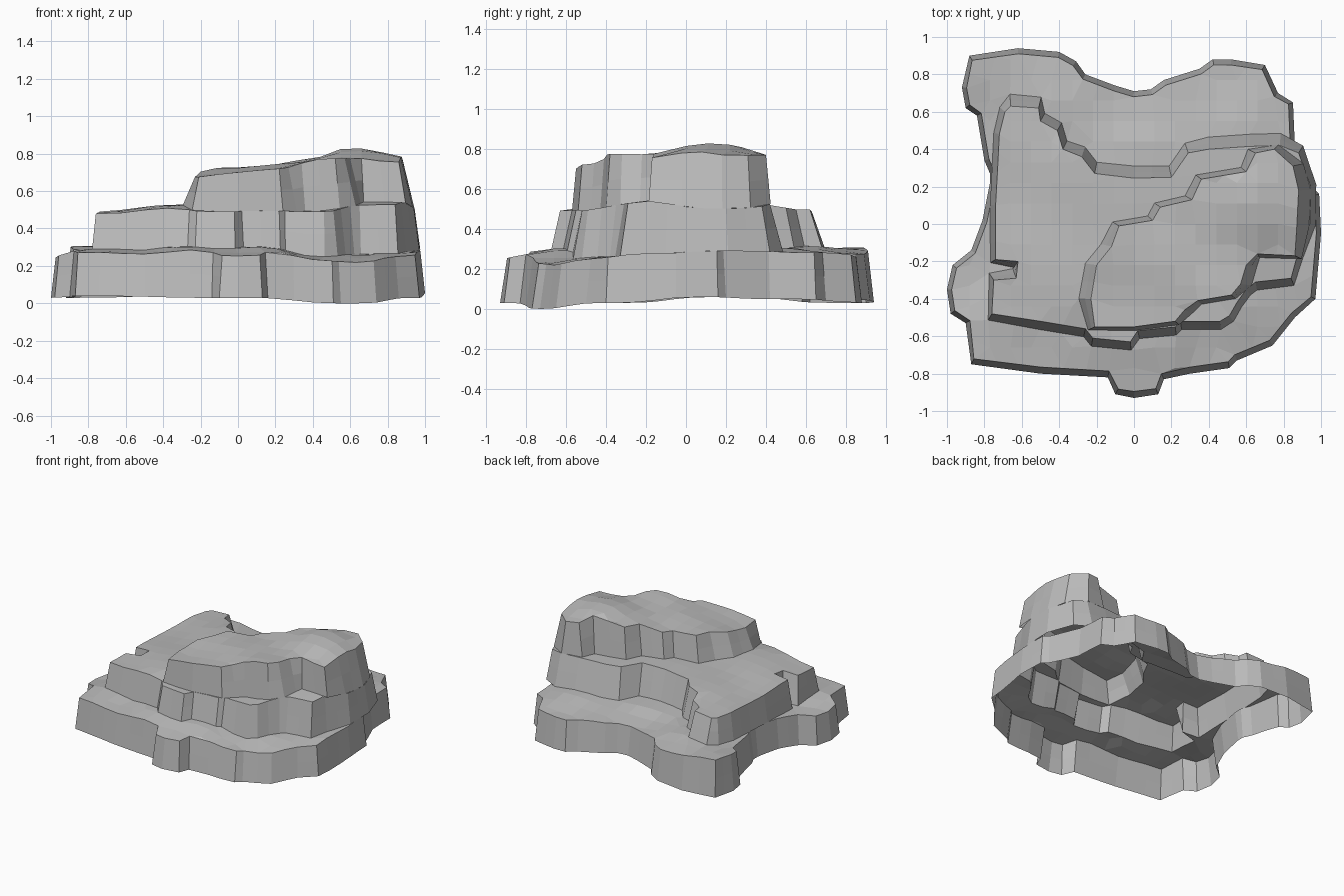
import bpy, bmesh, math
from mathutils import Vector
from mathutils.geometry import delaunay_2d_cdt

if "Cube" in bpy.data.objects:
    bpy.data.objects.remove(bpy.data.objects["Cube"])

# Plan outlines of the three terraces (clockwise from the back left)
BASE = [(-.88,.90),(-.62,.94),(-.40,.92),(-.31,.87),(-.26,.80),(-.10,.74),(0,.71),(.09,.72),
        (.16,.77),(.35,.83),(.42,.88),(.52,.88),(.70,.85),(.77,.70),(.85,.65),(.86,.42),
        (.95,.20),(.99,.16),(1,-.05),(.97,-.40),(.86,-.50),(.74,-.65),(.55,-.73),(.51,-.77),
        (.30,-.80),(.16,-.83),(.13,-.91),(0,-.93),(-.10,-.91),(-.14,-.82),(-.5,-.80),
        (-.87,-.75),(-.90,-.53),(-.98,-.48),(-1,-.35),(-.97,-.22),(-.87,-.14),(-.81,.02),
        (-.77,.22),(-.77,.27),(-.80,.34),(-.84,.58),(-.90,.62),(-.92,.73)]
MID = [(-.69,.60),(-.66,.63),(-.51,.62),(-.50,.55),(-.41,.50),(-.38,.40),(-.28,.36),(-.21,.27),
       (0,.245),(.20,.25),(.29,.38),(.40,.40),(.62,.415),(.78,.42),(.88,.38),(.945,.20),(.94,0),
       (.87,-.18),(.84,-.29),(.65,-.31),(.60,-.35),(.55,-.42),(.51,-.49),(.46,-.52),(.25,-.52),
       (.22,-.55),(.02,-.57),(-.02,-.63),(-.22,-.61),(-.26,-.56),(-.50,-.52),(-.76,-.48),(-.75,-.30),
       (-.63,-.29),(-.62,-.20),(-.74,-.19),(-.74,.10),(-.73,.28),(-.72,.48)]
TOP = [(-.12,-.12),(-.08,-.01),(.10,.02),(.14,.09),(.31,.13),(.36,.24),(.60,.28),(.65,.38),
       (.75,.40),(.85,.31),(.88,.18),(.87,-.02),(.86,-.17),(.66,-.16),(.60,-.22),(.57,-.32),
       (.52,-.38),(.34,-.41),(.27,-.46),(.22,-.52),(0,-.55),(-.21,-.55),(-.23,-.40),(-.20,-.22)]

# Height samples (x, y, z) for each surface
H_BOTTOM = [(-1,-.35,.03),(-.9,.8,.03),(.5,.88,.03),(.9,.4,.05),(1,.1,.06),(.97,-.4,.03),
            (.6,-.72,0),(0,-.92,.03),(-.87,-.75,.04),(-.78,.2,.06),(0,.72,.05)]
H_BASE = [(-.97,-.35,.24),(-.87,-.72,.27),(-.5,-.77,.26),(0,-.9,.25),(.5,-.74,.23),(.62,-.66,.20),
          (.84,-.48,.23),(.97,-.2,.28),(.97,.15,.29),(.83,.6,.28),(.5,.85,.26),(0,.7,.26),
          (-.4,.88,.27),(-.87,.88,.31),(-.8,.5,.28),(-.75,.2,.28),(-.76,-.5,.30),(-.3,-.6,.31),
          (.1,-.62,.31),(.55,-.5,.27),(.8,-.4,.28),(-.5,.65,.32),(0,.35,.32),(.6,.47,.31)]
H_MID = [(-.76,-.48,.48),(-.73,.2,.48),(-.68,.65,.48),(-.5,.65,.50),(-.3,.3,.53),(-.3,-.3,.53),
         (-.1,-.65,.49),(.1,.24,.54),(.4,-.52,.49),(.75,-.30,.51),(.75,-.2,.56),(.94,.15,.50),
         (.6,.42,.53)]
H_TOP = [(-.22,-.5,.67),(0,-.55,.70),(.2,-.52,.72),(.1,.02,.72),(.35,.2,.765),(.5,-.38,.78),
         (.85,-.17,.75),(.63,.14,.855),(.88,.2,.75),(.75,.4,.765),(.3,-.15,.75),(.75,.1,.82)]


def height(samples, p):
    ws = [(1 / (math.hypot(p[0] - x, p[1] - y) ** 3 + .0015), z) for x, y, z in samples]
    return sum(w * z for w, z in ws) / sum(w for w, z in ws)


def offset(ring, dx, front, back):
    """Push a clockwise ring outward (negative = inward)."""
    out = []
    for i, p in enumerate(ring):
        a, b = Vector(ring[i - 1]), Vector(ring[(i + 1) % len(ring)])
        t = (b - a).normalized()
        out.append((p[0] - t.y * dx, p[1] + t.x * (back if t.x > 0 else front)))
    return out


def densify(a, b, step=.11):
    """Subdivide two matching rings with the same counts."""
    ra, rb = [], []
    for i in range(len(a)):
        j = (i + 1) % len(a)
        n = max(1, round(math.dist(a[i], a[j]) / step))
        for k in range(n):
            for r, s in ((ra, a), (rb, b)):
                r.append(tuple(Vector(s[i]).lerp(Vector(s[j]), k / n)))
    return ra, rb


def inside(p, ring):
    c = False
    for (x1, y1), (x2, y2) in zip(ring, ring[1:] + ring[:1]):
        if (y1 > p[1]) != (y2 > p[1]) and p[0] < (x2 - x1) * (p[1] - y1) / (y2 - y1) + x1:
            c = not c
    return c


def wall(bm, low, high, hl, hh, rows=2):
    grid = []
    for k in range(rows + 1):
        grid.append([bm.verts.new(Vector((*a, height(hl, a))).lerp(
            Vector((*b, height(hh, b))), k / rows)) for a, b in zip(low, high)])
    for r0, r1 in zip(grid, grid[1:]):
        for i in range(len(low)):
            bm.faces.new((r0[i - 1], r0[i], r1[i], r1[i - 1]))


def ledge(bm, outer, inner, samples, step=.11):
    pts = [Vector(p) for p in outer + inner]
    no, ni = len(outer), len(inner)
    edges = [(i, (i + 1) % no) for i in range(no)]
    edges += [(no + i, no + (i + 1) % ni) for i in range(ni)]
    for i in range(-9, 10):
        for j in range(-9, 10):
            p = Vector((i * step, j * step))
            if inside(p, outer) and not inside(p, inner) and min((p - q).length for q in pts) > .05:
                pts.append(p)
    co, _, faces, *_ = delaunay_2d_cdt(pts, edges, [], 0, 1e-5)
    vs = [bm.verts.new((*c, height(samples, c))) for c in co]
    for f in faces:
        c = sum((co[i] for i in f), Vector((0, 0))) / len(f)
        if inside(c, outer) and not inside(c, inner):
            bm.faces.new([vs[i] for i in f])
    for v in vs:
        if not v.link_faces:
            bm.verts.remove(v)


bm = bmesh.new()
base_low, base_high = densify(BASE, offset(BASE, -.025, -.035, -.03))
mid_high, mid_low = densify(MID, offset(MID, .03, .045, .065))
top_high, top_low = densify(TOP, offset(TOP, .065, .02, .025))

# Cliffs
wall(bm, base_low, base_high, H_BOTTOM, H_BASE)
wall(bm, mid_low, mid_high, H_BASE, H_MID)
wall(bm, top_low, top_high, H_MID, H_TOP)
# Terraces and summit
ledge(bm, base_high, mid_low, H_BASE)
ledge(bm, mid_high, top_low, H_MID)
ledge(bm, top_high, [], H_TOP)

bmesh.ops.remove_doubles(bm, verts=bm.verts[:], dist=.002)
bmesh.ops.join_triangles(bm, faces=bm.faces[:], angle_face_threshold=.5, angle_shape_threshold=.8)
bmesh.ops.recalc_face_normals(bm, faces=bm.faces[:])
low = min(v.co.z for v in bm.verts)
for v in bm.verts:
    v.co.z -= low
me = bpy.data.meshes.new("terraced_rock")
bm.to_mesh(me)
bm.free()
rock = bpy.data.objects.new("terraced_rock", me)
bpy.context.collection.objects.link(rock)

# Dark grey stone
stone = bpy.data.materials.new("stone")
stone.diffuse_color = (.5, .5, .5, 1)
stone.use_nodes = True
stone.node_tree.nodes["Principled BSDF"].inputs["Base Color"].default_value = stone.diffuse_color
me.materials.append(stone)
